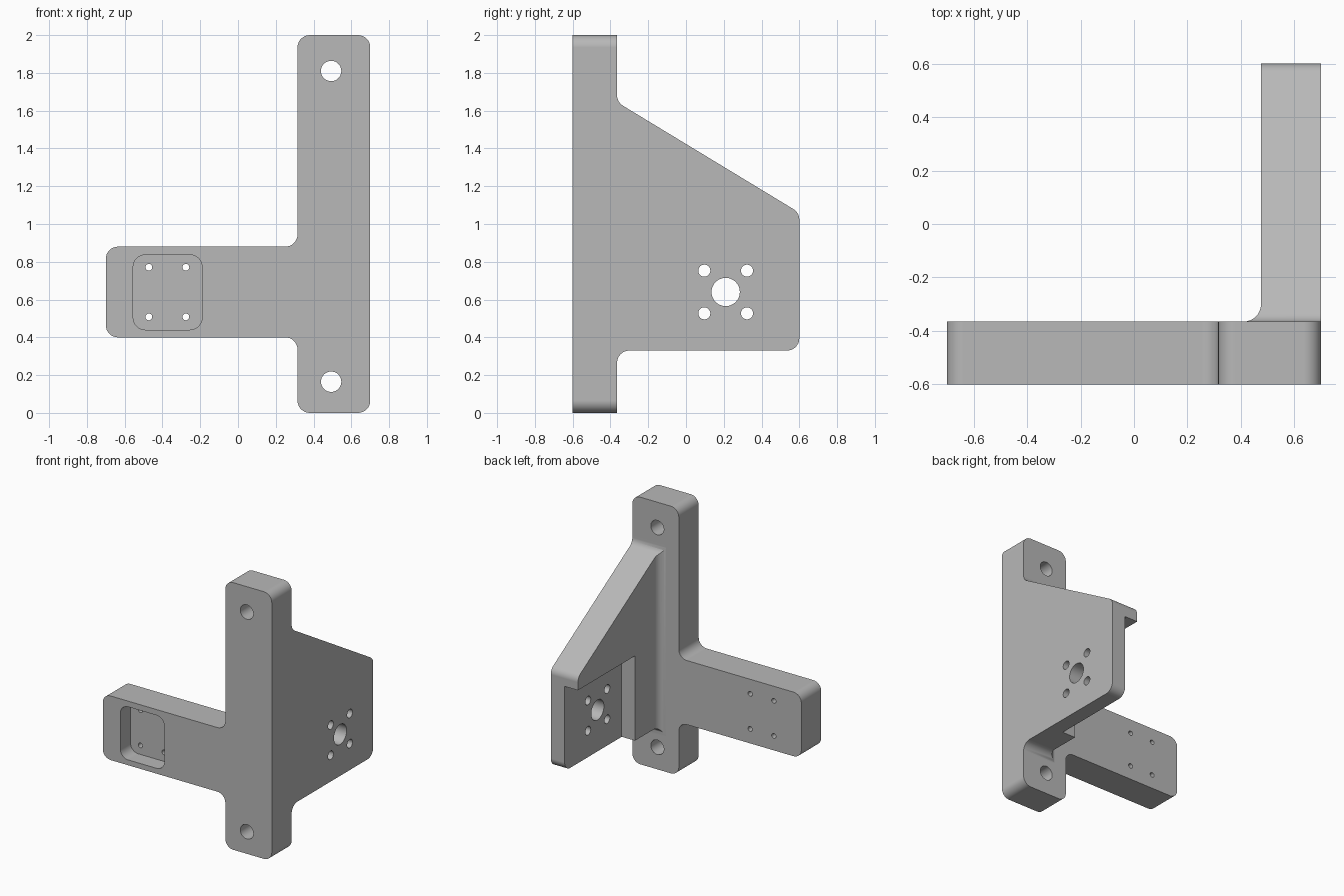
import bpy
import bmesh
import math
from mathutils import Vector

cube = bpy.data.objects.get("Cube")
if cube:
    bpy.data.objects.remove(cube, do_unlink=True)

R = 0.065        # shared corner radius
BACK = -0.365    # rear face of the front plate

steel = bpy.data.materials.new("satin_grey")
steel.use_nodes = True
grey = (0.48, 0.48, 0.48, 1)
steel.diffuse_color = grey
steel.node_tree.nodes["Principled BSDF"].inputs["Base Color"].default_value = grey


def rounded(points, steps=8):
    """Outline with an arc at every point that carries a radius (a, b, r)."""
    out = []
    for i, pt in enumerate(points):
        p = Vector(pt[:2])
        if len(pt) < 3:
            out.append(p)
            continue
        r = pt[2]
        u = (Vector(points[i - 1][:2]) - p).normalized()
        v = (Vector(points[(i + 1) % len(points)][:2]) - p).normalized()
        half = u.angle(v) / 2
        centre = p + (u + v).normalized() * (r / math.sin(half))
        reach = r / math.tan(half)
        start = (p + u * reach - centre).normalized()
        end = (p + v * reach - centre).normalized()
        out += [centre + start.slerp(end, k / steps).normalized() * r
                for k in range(steps + 1)]
    return out


def circle(a, b, r, n=32):
    return [Vector((a + r * math.cos(math.tau * k / n),
                    b + r * math.sin(math.tau * k / n))) for k in range(n)]


def prism(name, outline, axis, low, high):
    """Extrude a flat outline along the given axis."""
    place = {"X": lambda p, c: (c, p.x, p.y),
             "Y": lambda p, c: (p.x, c, p.y),
             "Z": lambda p, c: (p.x, p.y, c)}[axis]
    bm = bmesh.new()
    rings = [[bm.verts.new(place(p, c)) for p in outline] for c in (low, high)]
    bm.faces.new(rings[0][::-1])
    bm.faces.new(rings[1])
    n = len(outline)
    for i in range(n):
        j = (i + 1) % n
        bm.faces.new((rings[0][i], rings[0][j], rings[1][j], rings[1][i]))
    bm.normal_update()
    if bm.calc_volume(signed=True) < 0:
        bmesh.ops.reverse_faces(bm, faces=bm.faces[:])
    mesh = bpy.data.meshes.new(name)
    bm.to_mesh(mesh)
    bm.free()
    mesh.materials.append(steel)
    obj = bpy.data.objects.new(name, mesh)
    bpy.context.collection.objects.link(obj)
    return obj


def combine(target, tool, operation="DIFFERENCE"):
    mod = target.modifiers.new("combine", "BOOLEAN")
    mod.operation = operation
    mod.solver = "EXACT"
    mod.object = tool
    bpy.context.view_layer.objects.active = target
    bpy.ops.object.modifier_apply(modifier=mod.name)
    bpy.data.objects.remove(tool, do_unlink=True)


# Front plate: upright bar with a side arm
plate_outline = [(-0.7, 0.4), (0.315, 0.4), (0.315, 0), (0.7, 0),
                 (0.7, 2), (0.315, 2), (0.315, 0.88), (-0.7, 0.88)]
bracket = prism("mounting_bracket", rounded([(a, b, R) for a, b in plate_outline]),
                "Y", -0.6, BACK)

# Rear web: tapered plate, blended into the bar
web_outline = [(-0.45, 0.25), (BACK, 0.25), (BACK, 0.33, R), (0.6, 0.33, R),
               (0.6, 1.06, R), (BACK, 1.645, R), (BACK, 1.72), (-0.45, 1.72)]
web = prism("rear_web", rounded(web_outline), "X", 0.42, 0.7)

# Inner side of the web, leaving a fillet along the bar
inner = [(0.3, BACK), (0.475, BACK, R), (0.475, 0.8), (0.3, 0.8)]
combine(web, prism("inner_cutter", rounded(inner), "Z", 0.1, 1.9))

# Step that thins the web around the shaft holes
step = [(-0.075, 0.2), (0.8, 0.2), (0.8, 0.965), (-0.075, 0.965)]
combine(web, prism("step_cutter", rounded(step), "X", 0.3, 0.585))

# Shaft hole with four screw holes
combine(web, prism("shaft_hole", circle(0.21, 0.64, 0.075), "X", 0.3, 0.9))
for sy in (-1, 1):
    for sz in (-1, 1):
        screw = circle(0.21 + sy * 0.113, 0.64 + sz * 0.113, 0.032, 24)
        combine(web, prism("screw_hole", screw, "X", 0.3, 0.9))

combine(bracket, web, "UNION")

# Bolt holes in the bar
for z in (0.165, 1.81):
    combine(bracket, prism("bolt_hole", circle(0.493, z, 0.054), "Y", -0.8, -0.2))

# Front recess in the arm with four small through holes
recess = [(-0.555, 0.44, R), (-0.19, 0.44, R), (-0.19, 0.837, R), (-0.555, 0.837, R)]
combine(bracket, prism("recess_cutter", rounded(recess), "Y", -0.8, -0.48))
for x in (-0.472, -0.276):
    for z in (0.508, 0.771):
        combine(bracket, prism("pin_hole", circle(x, z, 0.018, 20), "Y", -0.8, -0.2))

# Smooth fillets with crisp edges and flat faces
bpy.ops.object.select_all(action="DESELECT")
bracket.select_set(True)
bpy.context.view_layer.objects.active = bracket
bpy.ops.object.shade_smooth_by_angle(angle=math.radians(30))
weighted = bracket.modifiers.new("even_shading", "WEIGHTED_NORMAL")
weighted.keep_sharp = True
